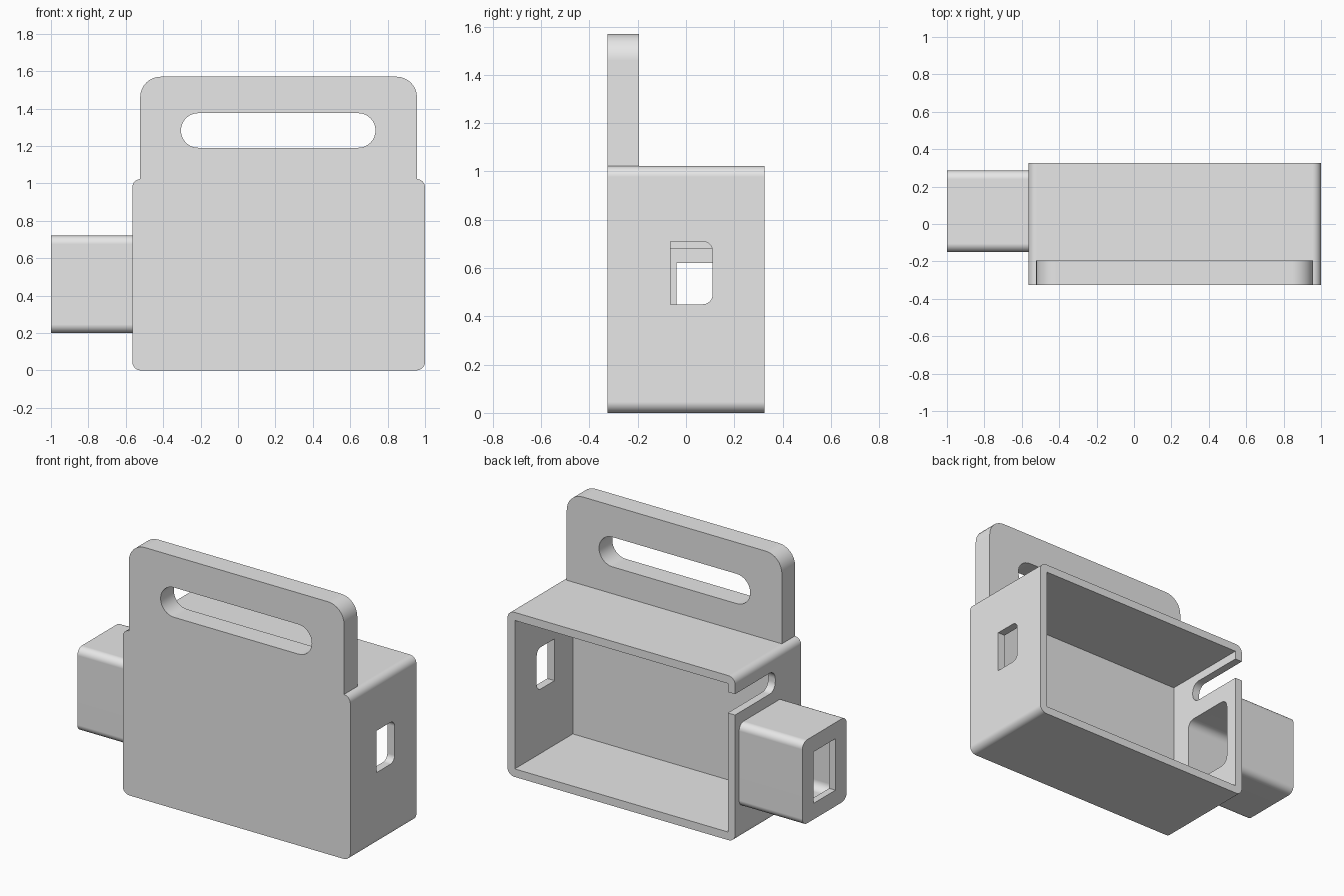
import bpy, bmesh, math
from mathutils import Vector

cube = bpy.data.objects.get("Cube")
if cube:
    bpy.data.objects.remove(cube, do_unlink=True)

grey = bpy.data.materials.new("plain grey")
grey.use_nodes = True
GREY = (0.8, 0.8, 0.8, 1.0)
grey.diffuse_color = GREY
grey.node_tree.nodes["Principled BSDF"].inputs["Base Color"].default_value = GREY


def rounded_rect(a0, a1, b0, b1, radii, steps=8):
    """Outline of a rectangle; radii run lower-left, lower-right, upper-right, upper-left."""
    corners = [(a0, b0, 1, 1), (a1, b0, -1, 1), (a1, b1, -1, -1), (a0, b1, 1, -1)]
    points = []
    for i, ((a, b, sa, sb), r) in enumerate(zip(corners, radii)):
        if r == 0:
            points.append((a, b))
            continue
        for k in range(steps + 1):
            t = math.pi * (1 + i / 2) + math.pi / 2 * k / steps
            points.append((a + sa * r + r * math.cos(t), b + sb * r + r * math.sin(t)))
    return points


def prism(name, axis, outline, lo, hi):
    """Extrude an outline along x (outline in y, z) or along y (outline in x, z)."""
    place = (lambda a, b: (lo, a, b)) if axis == "x" else (lambda a, b: (a, lo, b))
    bm = bmesh.new()
    face = bm.faces.new([bm.verts.new(place(a, b)) for a, b in outline])
    grown = bmesh.ops.extrude_face_region(bm, geom=[face])["geom"]
    shift = Vector((hi - lo, 0, 0)) if axis == "x" else Vector((0, hi - lo, 0))
    bmesh.ops.translate(bm, vec=shift, verts=[g for g in grown if isinstance(g, bmesh.types.BMVert)])
    bmesh.ops.recalc_face_normals(bm, faces=bm.faces)
    mesh = bpy.data.meshes.new(name)
    bm.to_mesh(mesh)
    bm.free()
    mesh.materials.append(grey)
    obj = bpy.data.objects.new(name, mesh)
    bpy.context.collection.objects.link(obj)
    return obj


def select(obj):
    bpy.ops.object.select_all(action="DESELECT")
    obj.select_set(True)
    bpy.context.view_layer.objects.active = obj


def cut(obj, *cutters):
    """Subtract each cutter, then discard it."""
    for cutter in cutters:
        select(obj)
        mod = obj.modifiers.new("cut", "BOOLEAN")
        mod.operation = "DIFFERENCE"
        mod.solver = "EXACT"
        mod.object = cutter
        bpy.ops.object.modifier_apply(modifier=mod.name)
        bpy.data.objects.remove(cutter, do_unlink=True)


def finish(obj):
    select(obj)
    bpy.ops.object.shade_smooth_by_angle(angle=math.radians(30))
    mod = obj.modifiers.new("even_normals", "WEIGHTED_NORMAL")
    mod.keep_sharp = True


SQUARE = (0, 0, 0, 0)
LEFT, RIGHT, FRONT, BACK, TOP = -0.565, 1.0, -0.325, 0.325, 1.023
WALL = 0.05

# Housing: a box open at the back, with a side window, a wire slot and the plug opening
housing = prism("housing", "y", rounded_rect(LEFT, RIGHT, 0, TOP, (0.045,) * 4), FRONT, BACK)
plug_cavity = rounded_rect(-0.11, 0.245, 0.24, 0.68, (0.05,) * 4)
cut(housing,
    prism("cavity", "y", rounded_rect(LEFT + WALL, RIGHT - WALL, WALL, TOP - WALL, SQUARE), -0.245, 0.5),
    prism("window", "x", rounded_rect(-0.065, 0.11, 0.45, 0.71, (0, 0.04, 0.04, 0)), 0.9, 1.1),
    prism("wire_slot", "x", rounded_rect(-0.07, 0.5, 0.79, 0.92, (0.055, 0, 0, 0.055)), -0.7, -0.45),
    prism("plug_opening", "x", plug_cavity, -0.7, -0.45))

# Plug: a hollow block on the side with a rectangular hole in its end
plug = prism("plug", "x", rounded_rect(-0.15, 0.285, 0.2, 0.72, (0.045,) * 4), -1.0, LEFT)
cut(plug,
    prism("plug_hollow", "x", plug_cavity, -0.957, -0.4),
    prism("plug_hole", "x", rounded_rect(-0.04, 0.175, 0.3, 0.62, SQUARE), -1.1, -0.9))

# Handle: an upright plate with a long rounded grip hole
handle = prism("handle", "y", rounded_rect(-0.523, 0.957, TOP, 1.57, (0, 0, 0.11, 0.11)), FRONT, -0.195)
cut(handle, prism("grip_hole", "y", rounded_rect(-0.305, 0.735, 1.19, 1.375, (0.092,) * 4), -0.5, 0))

for part in (housing, plug, handle):
    finish(part)
